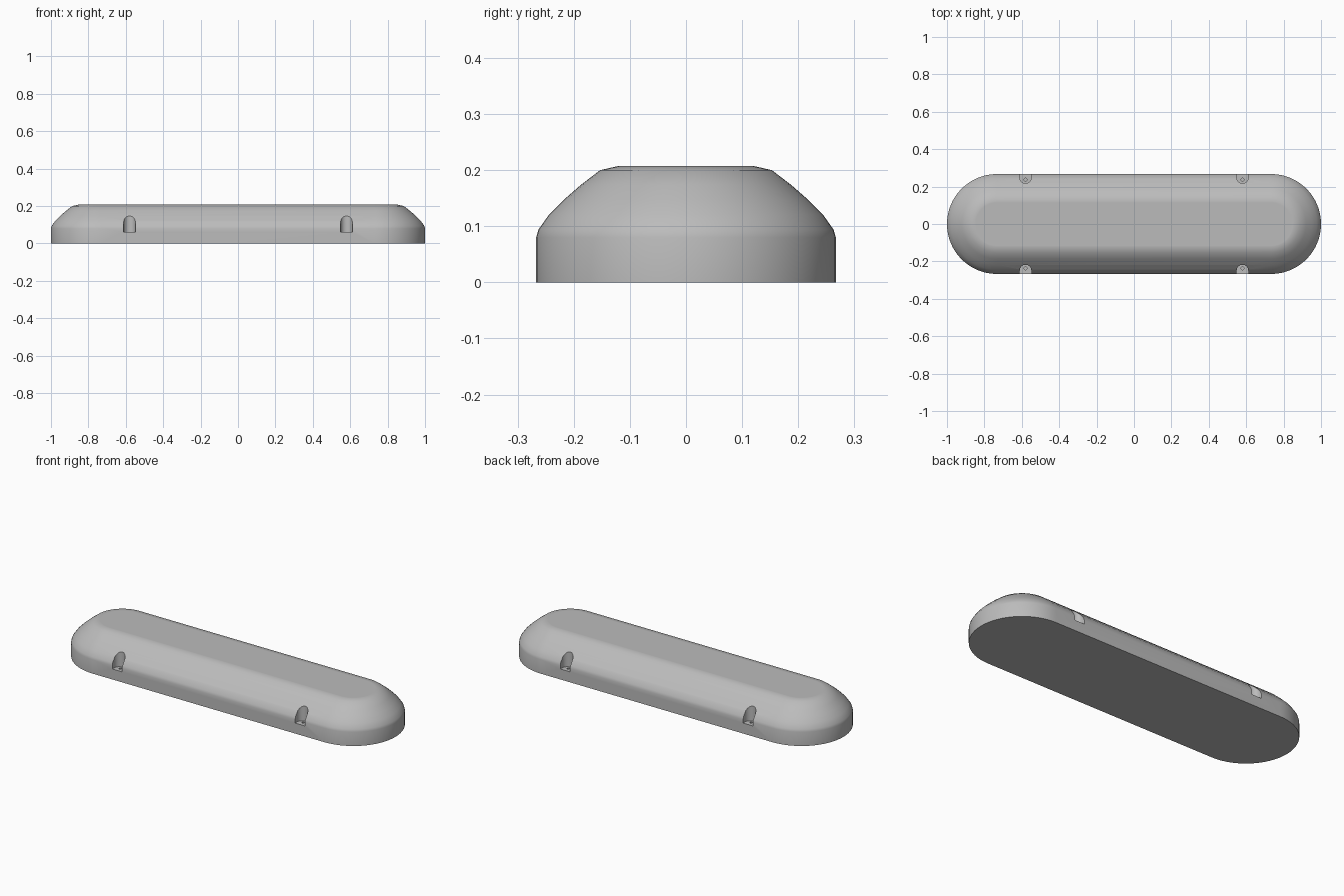
import bpy
import bmesh
import math

cube = bpy.data.objects.get("Cube")
if cube:
    bpy.data.objects.remove(cube, do_unlink=True)

grey = bpy.data.materials.new("plain grey")
grey.use_nodes = True
colour = (0.5, 0.5, 0.5, 1)
grey.diffuse_color = colour
grey.node_tree.nodes["Principled BSDF"].inputs["Base Color"].default_value = colour

STRAIGHT = 0.733   # half length of the straight sides
ARC_STEPS = 32


def add_object(name, bm):
    bmesh.ops.recalc_face_normals(bm, faces=bm.faces[:])
    mesh = bpy.data.meshes.new(name)
    bm.to_mesh(mesh)
    bm.free()
    mesh.materials.append(grey)
    obj = bpy.data.objects.new(name, mesh)
    bpy.context.collection.objects.link(obj)
    return obj


def capsule(radius, half, steps):
    """Outline of a bar with two round ends, along x."""
    points = []
    for side, start in ((1, -math.pi / 2), (-1, math.pi / 2)):
        for i in range(steps + 1):
            a = start + math.pi * i / steps
            points.append((side * half + radius * math.cos(a), radius * math.sin(a)))
    return points


def loft(name, rings):
    """Skin a stack of equal outlines and close both ends."""
    bm = bmesh.new()
    loops = [[bm.verts.new(p) for p in ring] for ring in rings]
    n = len(loops[0])
    for low, high in zip(loops, loops[1:]):
        for i in range(n):
            j = (i + 1) % n
            bm.faces.new((low[i], low[j], high[j], high[i]))
    bm.faces.new(loops[0][::-1])
    bm.faces.new(loops[-1])
    return add_object(name, bm)


# Housing: upright wall, bulging shoulder, flat top
profile = [(0.267, 0), (0.267, 0.08), (0.263, 0.094), (0.244, 0.121), (0.218, 0.147),
           (0.187, 0.174), (0.153, 0.2), (0.122, 0.207), (0.115, 0.207)]
housing = loft("housing", [[(x, y, z) for x, y in capsule(r, STRAIGHT, ARC_STEPS)]
                           for r, z in profile])


def cut(cutter):
    cutter.hide_render = True
    mod = housing.modifiers.new("cut", "BOOLEAN")
    mod.operation = "DIFFERENCE"
    mod.solver = "EXACT"
    mod.object = cutter
    bpy.context.view_layer.objects.active = housing
    bpy.ops.object.modifier_apply(modifier=mod.name)
    bpy.data.objects.remove(cutter, do_unlink=True)


# Screw recesses: round-backed slots open to the side, each with a small blind hole
for sx in (-1, 1):
    for sy in (-1, 1):
        cx, cy = sx * 0.58, sy * 0.249
        slot = [(cx + y, cy + sy * (0.05 + x), 0) for x, y in capsule(0.031, 0.05, 16)]
        hole = [(cx + y, cy - sy * 0.012 + x, 0) for x, y in capsule(0.008, 0, 8)[:-1]]
        hole.pop(8)
        for name, outline, low, high in (("slot_cutter", slot, 0.06, 0.3),
                                         ("hole_cutter", hole, 0.03, 0.1)):
            cut(loft(name, [[(x, y, z) for x, y, _ in outline] for z in (low, high)]))

# Smooth shading with crisp rims
bpy.ops.object.select_all(action="DESELECT")
housing.select_set(True)
bpy.context.view_layer.objects.active = housing
bpy.ops.object.shade_smooth_by_angle(angle=math.radians(32))
